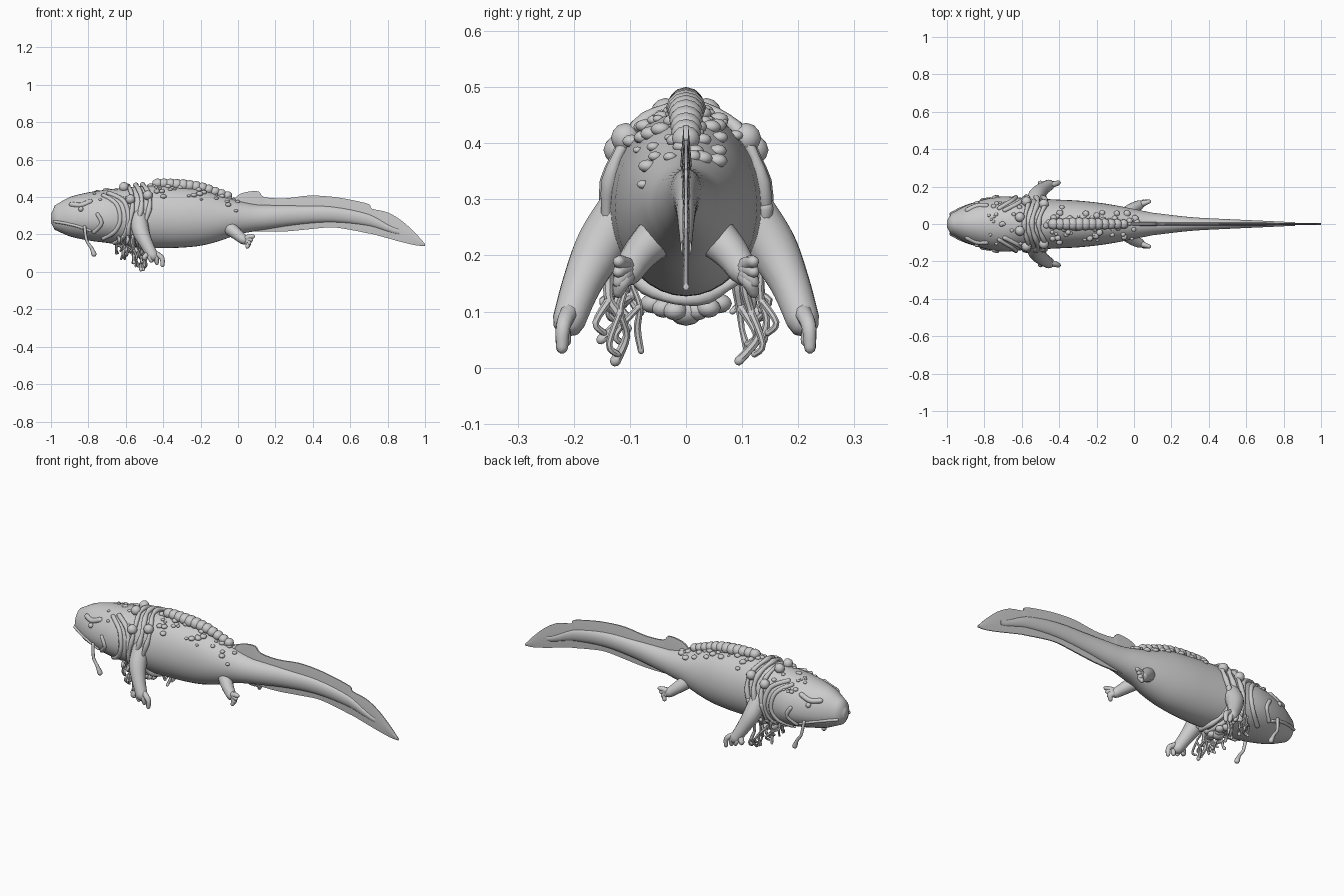
import bpy, bmesh, math, random
from mathutils import Vector

if "Cube" in bpy.data.objects:
    bpy.data.objects.remove(bpy.data.objects["Cube"])
random.seed(7)

skin_grey = bpy.data.materials.new("plain grey")
skin_grey.use_nodes = True
GREY = (0.6, 0.6, 0.6, 1)
skin_grey.diffuse_color = GREY
skin_grey.node_tree.nodes["Principled BSDF"].inputs["Base Color"].default_value = GREY


def finish(name, bm, angle=50):
    bmesh.ops.recalc_face_normals(bm, faces=bm.faces)
    mesh = bpy.data.meshes.new(name)
    bm.to_mesh(mesh)
    bm.free()
    obj = bpy.data.objects.new(name, mesh)
    bpy.context.collection.objects.link(obj)
    mesh.materials.append(skin_grey)
    bpy.ops.object.select_all(action='DESELECT')
    bpy.context.view_layer.objects.active = obj
    obj.select_set(True)
    bpy.ops.object.shade_smooth_by_angle(angle=math.radians(angle))
    return obj


def spline(rows, t):
    """Catmull-Rom through equal-length rows, t in row units."""
    n = len(rows) - 1
    i = min(int(t), n - 1)
    f = t - i
    a, b, c, d = (rows[max(0, min(n, k))] for k in (i - 1, i, i + 1, i + 2))
    return [q + f * (r - p) / 2 + f * f * (2 * p - 5 * q + 4 * r - s) / 2
            + f ** 3 * (3 * q - p - 3 * r + s) / 2 for p, q, r, s in zip(a, b, c, d)]


def loft(bm, rings):
    rows = [[bm.verts.new(p) for p in r] for r in rings]
    n = len(rows[0])
    for a, b in zip(rows, rows[1:]):
        for i in range(n):
            bm.faces.new((a[i], a[(i + 1) % n], b[(i + 1) % n], b[i]))
    bm.faces.new(rows[0])
    bm.faces.new(rows[-1])


def tube(bm, pts, sides=10, steps=5):
    """Rounded limb through (x, y, z, radius) points."""
    rows = [spline(pts, k / steps) for k in range((len(pts) - 1) * steps + 1)]
    cen = [Vector(r[:3]) for r in rows]
    rad = [max(r[3], 0.002) for r in rows]
    tan = [(cen[min(i + 1, len(cen) - 1)] - cen[max(i - 1, 0)]).normalized() for i in range(len(cen))]
    # domed ends
    for end, way in ((0, -1), (-1, 1)):
        c, r, t = cen[end], rad[end], tan[end]
        for push, shrink in ((0.6, 0.8), (0.95, 0.3)):
            at = 0 if end == 0 else len(cen)
            cen.insert(at, c + t * way * r * push)
            rad.insert(at, r * shrink)
            tan.insert(at, t)
    u = tan[0].orthogonal().normalized()
    rings = []
    for c, r, t in zip(cen, rad, tan):
        u = (u - t * u.dot(t)).normalized()
        v = t.cross(u)
        rings.append([c + r * (u * math.cos(a) + v * math.sin(a))
                      for a in (math.tau * k / sides for k in range(sides))])
    loft(bm, rings)


def ball(bm, p, r, squash=1):
    res = bmesh.ops.create_icosphere(bm, subdivisions=2, radius=r)
    for v in res["verts"]:
        v.co = Vector((v.co.x, v.co.y, v.co.z * squash)) + Vector(p)


# Body: x, bottom, widest height, top, half width
BODY = [(-1, .26, .285, .31, .02), (-.98, .225, .28, .355, .055), (-.9, .19, .28, .4, .098),
        (-.8, .168, .28, .425, .132), (-.7, .155, .28, .44, .148), (-.6, .14, .28, .45, .14),
        (-.5, .13, .285, .46, .135), (-.4, .127, .285, .46, .13), (-.3, .13, .285, .452, .125),
        (-.2, .14, .285, .44, .115), (-.1, .165, .285, .41, .1), (0, .2, .29, .38, .08),
        (.1, .22, .29, .36, .06), (.3, .25, .305, .355, .037), (.5, .265, .31, .35, .026),
        (.7, .245, .28, .31, .017), (.86, .2, .215, .23, .01)]


def station(x):
    i = max(k for k in range(len(BODY) - 1) if BODY[k][0] <= x or k == 0)
    t = i + (x - BODY[i][0]) / (BODY[i + 1][0] - BODY[i][0])
    return spline(BODY, t)


def skin(x, deg, out=0.0):
    """Point on the body; 0 degrees is the left flank, 90 the back."""
    _, low, mid, top, half = station(x)
    c, s = math.cos(math.radians(deg)), math.sin(math.radians(deg))
    return (x, (half + out) * c, mid + ((top - mid if s > 0 else mid - low) + out) * s)


bm = bmesh.new()
rows = [spline(BODY, k / 4) for k in range((len(BODY) - 1) * 4 + 1)]
loft(bm, [[skin(r[0], d) for d in range(0, 360, 10)] for r in rows])
finish("body", bm)

# Tail fin: x, bottom, top
FIN = [(-.04, .26, .36), (0, .24, .41), (.05, .218, .428), (.11, .216, .43), (.14, .215, .4),
       (.25, .216, .393), (.38, .228, .408), (.5, .238, .402), (.6, .225, .386), (.7, .205, .362),
       (.715, .203, .338), (.8, .18, .318), (.88, .158, .27), (.95, .142, .205), (1, .138, .15)]
bm = bmesh.new()
rings = []
for k in range((len(FIN) - 1) * 3 + 1):
    x, low, top = spline(FIN, k / 3)
    w = 0.011 - 0.006 * max(x, 0)
    third = (top - low) / 3
    rings.append([(x, -w * .4, low), (x, w * .4, low), (x, w, low + third), (x, w, top - third),
                  (x, w * .4, top), (x, -w * .4, top), (x, -w, top - third), (x, -w, low + third)])
loft(bm, rings)
finish("tail_fin", bm)

for side, label in ((1, "left"), (-1, "right")):
    # Front leg with paddle hand
    bm = bmesh.new()
    tube(bm, [(-.53, side * .1, .3, .045), (-.52, side * .15, .22, .046),
              (-.49, side * .185, .15, .036), (-.455, side * .208, .085, .03)], 14)
    for k in range(4):
        x = -.5 + .03 * k
        tube(bm, [(-.47, side * .2, .11, .018), (x, side * .218, .078, .014),
                  (x + .006, side * (.215 + .006 * (k % 2)), .072 - .012 * k, .011)], 8)
    finish("front_leg_" + label, bm)

    # Hind leg
    bm = bmesh.new()
    tube(bm, [(-.05, side * .045, .24, .04), (-.01, side * .08, .205, .032),
              (.03, side * .102, .172, .026)], 14)
    for k in range(4):
        tube(bm, [(.025, side * .1, .172, .02), (.055, side * .112, .155 + .01 * k, .015),
                  (.05 + .01 * k, side * .12, .135 + .018 * k, .011)], 8)
    finish("hind_leg_" + label, bm)

    # Skin folds, mouth and brow, traced on the left side and mirrored
    bm = bmesh.new()

    def trace(path, r, out=0.0):
        tube(bm, [(p[0], p[1] * side, p[2], r) for p in (skin(x, d, out) for x, d in path)], 8)

    trace([(-.72, 55), (-.65, 30), (-.63, 0), (-.66, -30), (-.72, -55)], .012)
    trace([(-.69, 60), (-.61, 35), (-.585, 0), (-.61, -40), (-.66, -70)], .013)
    trace([(-.98, -12), (-.92, -15), (-.85, -22), (-.79, -32)], .008)
    trace([(-.77, -35), (-.73, -10), (-.75, 10)], .011)
    trace([(-.89, 42), (-.84, 35), (-.79, 42)], .014, -.003)
    finish("head_folds_" + label, bm)

    bm = bmesh.new()
    x, y, z = skin(-.84, 24)
    ball(bm, (x, y * side, z), .014)
    finish("eye_" + label, bm)

    # Barbel hanging from the jaw corner
    bm = bmesh.new()
    tube(bm, [(-.82, side * .12, .24, .009), (-.81, side * .13, .17, .008),
              (-.785, side * .132, .13, .009), (-.77, side * .13, .095, .014)], 8)
    finish("barbel_" + label, bm)

    # Hanging root tangle below the throat
    bm = bmesh.new()
    for k in range(6):
        x, y = -.64 + .026 * k, .1 + .012 * (k % 4)
        foot = (.1, .07, .09, .05, .03, .012)[k]
        pts = [(x, side * y, .19, .01)]
        for j in range(1, 5):
            pts.append((x + random.uniform(-.012, .012), side * (y + random.uniform(-.02, .02)),
                        .19 + (foot - .19) * j / 4, random.uniform(.005, .01)))
        tube(bm, pts, 7, 4)
        tube(bm, [pts[2], (x + .02, side * (y + .025), foot + .03, .006),
                  (x + .012, side * (y + .01), foot + .012, .006)], 7, 4)
    finish("root_tangle_" + label, bm)

    # Large beads on the harness
    bm = bmesh.new()
    for x, deg in ((-.575, 36), (-.482, 42), (-.61, 76)):
        p = skin(x, deg, .01)
        ball(bm, (p[0], p[1] * side, p[2]), .027)
    finish("harness_beads_" + label, bm)

# Harness: twisted ropes round the neck
bm = bmesh.new()
for x, sway, r in ((-.575, .012, .011), (-.53, .016, .013), (-.49, .02, .012)):
    tube(bm, [(*skin(x + sway * math.sin(math.radians(d * 3)), d, .007), r + .003 * math.sin(d))
              for d in range(0, 375, 15)], 8, 2)
finish("harness_ropes", bm)

# Pebbles strung under the chest
bm = bmesh.new()
for k in range(7):
    y = -.06 + .02 * k
    ball(bm, (-.54 + .012 * (k % 3), y, .1 + 4 * y * y), .022 if k != 3 else .032, .8)
finish("chest_pebbles", bm)

# Row of knobs along the back
bm = bmesh.new()
for k in range(12):
    x = -.43 + .034 * k
    ball(bm, skin(x, 90, .012), .036 - .0015 * abs(k - 4), .9)
finish("spine_knobs", bm)

# Warts scattered over the back and crown
bm = bmesh.new()
for k in range(75):
    x = random.uniform(-.47, .02)
    ball(bm, skin(x, random.gauss(90, 27), .001), random.uniform(.007, .019), .7)
for k in range(22):
    ball(bm, skin(random.uniform(-.78, -.6), random.uniform(40, 140)), random.uniform(.007, .015), .7)
finish("back_warts", bm)
